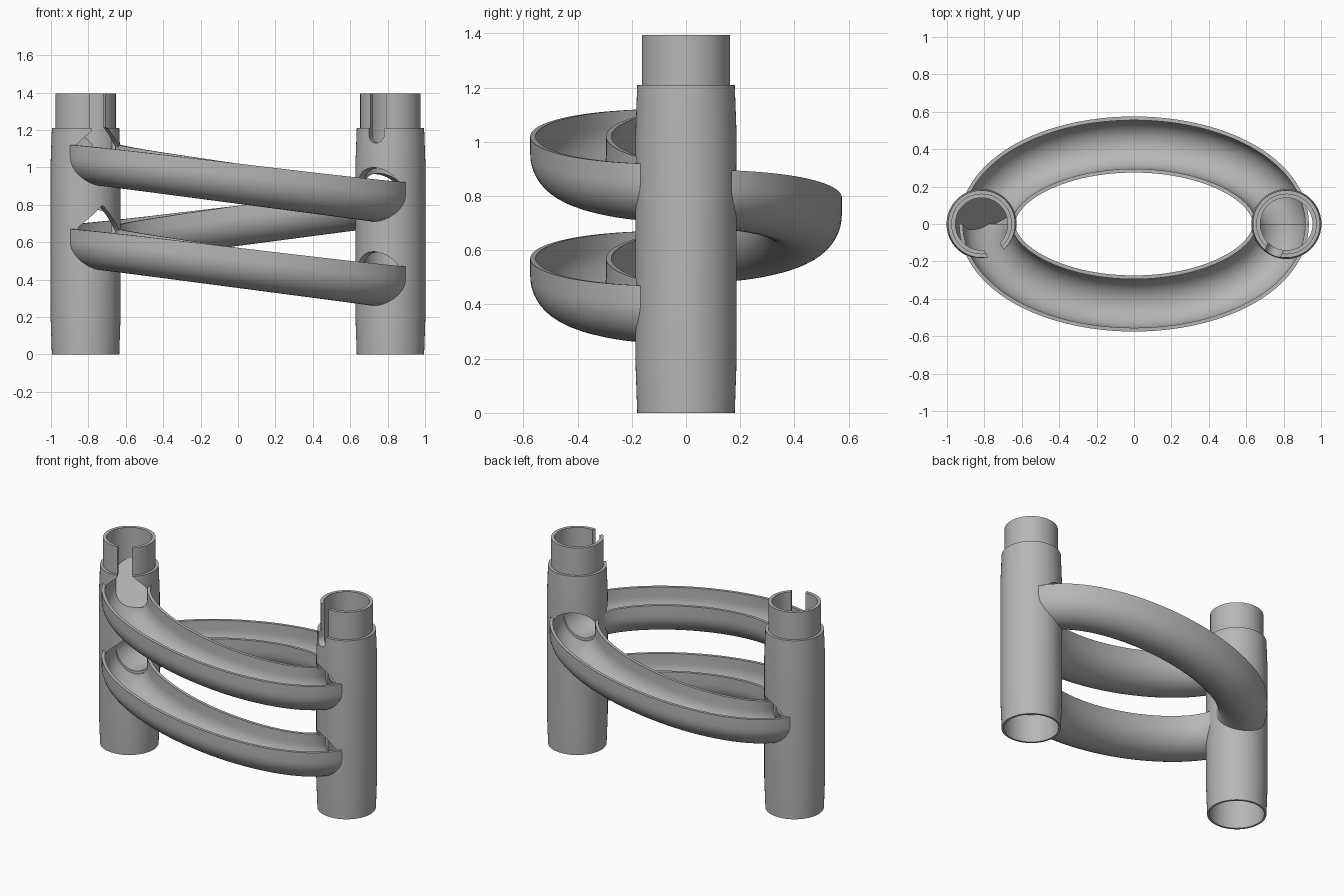
import bpy, bmesh
from math import sin, cos, pi, radians, hypot
from mathutils import Vector, Matrix

cube = bpy.data.objects.get("Cube")
if cube:
    bpy.data.objects.remove(cube)

grey = bpy.data.materials.new("plain grey")
grey.use_nodes = True
grey.diffuse_color = (0.47, 0.47, 0.47, 1)
grey.node_tree.nodes["Principled BSDF"].inputs["Base Color"].default_value = (0.47, 0.47, 0.47, 1)

POST_X = 0.815            # post centres
A, B = 0.785, 0.425       # half axes of the track's centre line
DROP = 0.103              # half the fall of one track
R_OUT, R_IN, WALL = 0.15, 0.13, 0.065


def finish(name, bm):
    bmesh.ops.recalc_face_normals(bm, faces=bm.faces)
    mesh = bpy.data.meshes.new(name)
    bm.to_mesh(mesh)
    bm.free()
    mesh.materials.append(grey)
    obj = bpy.data.objects.new(name, mesh)
    bpy.context.collection.objects.link(obj)
    return obj


def smooth(obj):
    bpy.ops.object.select_all(action='DESELECT')
    obj.select_set(True)
    bpy.context.view_layer.objects.active = obj
    bpy.ops.object.shade_smooth_by_angle(angle=radians(35))


def arc(r, start, end, n, cz=-WALL):
    angles = [radians(start + (end - start) * i / n) for i in range(n + 1)]
    return [(r * cos(t), cz + r * sin(t)) for t in angles]


def sweep(name, section, start, end, mid, steps):
    """Sweep a closed section along the sloping elliptical centre line."""
    bm = bmesh.new()
    rings = []
    for i in range(steps + 1):
        t = radians(start + (end - start) * i / steps)
        side = 1 if end <= 180 else -1
        nx, ny = cos(t) / A, sin(t) / B
        k = hypot(nx, ny)
        z = mid + side * DROP * cos(t)
        rings.append([bm.verts.new((A * cos(t) + u * nx / k, B * sin(t) + u * ny / k, z + w))
                      for u, w in section])
    n = len(section)
    for r0, r1 in zip(rings, rings[1:]):
        for j in range(n):
            bm.faces.new((r0[j], r0[(j + 1) % n], r1[(j + 1) % n], r1[j]))
    bm.faces.new(rings[0])
    bm.faces.new(rings[-1])
    return finish(name, bm)


def lathe(name, profile, x, segments=64):
    bm = bmesh.new()
    rings = []
    for i in range(segments):
        t = 2 * pi * i / segments
        rings.append([bm.verts.new((x + r * cos(t), r * sin(t), z)) for r, z in profile])
    n = len(profile)
    for i in range(segments):
        a, b = rings[i], rings[(i + 1) % segments]
        for j in range(n):
            bm.faces.new((a[j], a[(j + 1) % n], b[(j + 1) % n], b[j]))
    return finish(name, bm)


def slot_cutter(x, azimuth, bottom):
    """Upright slot with a round bottom, pointing outward from a post."""
    outline = arc(0.045, 180, 360, 12, bottom + 0.045) + [(0.045, 1.5), (-0.045, 1.5)]
    bm = bmesh.new()
    near = [bm.verts.new((0.06, u, z)) for u, z in outline]
    far = [bm.verts.new((0.25, u, z)) for u, z in outline]
    n = len(outline)
    for j in range(n):
        bm.faces.new((near[j], near[(j + 1) % n], far[(j + 1) % n], far[j]))
    bm.faces.new(near)
    bm.faces.new(far)
    bm.transform(Matrix.Translation((x, 0, 0)) @ Matrix.Rotation(radians(azimuth), 4, 'Z'))
    return finish("slot_cutter", bm)


def cut(obj, cutters):
    for c in cutters:
        c.hide_render = True
        mod = obj.modifiers.new("cut", 'BOOLEAN')
        mod.object = c
        mod.operation = 'DIFFERENCE'
        mod.solver = 'EXACT'
    bpy.context.view_layer.update()
    done = obj.evaluated_get(bpy.context.evaluated_depsgraph_get())
    mesh = bpy.data.meshes.new_from_object(done)
    obj.modifiers.clear()
    obj.data = mesh
    for c in cutters:
        bpy.data.objects.remove(c)


# Curved half-pipe tracks
u_section = ([(-R_OUT, 0)] + arc(R_OUT, 180, 360, 24) + [(R_OUT, 0), (R_IN, 0)]
             + arc(R_IN, 360, 180, 24) + [(-R_IN, 0)])
TOP, BACK, LOW = 1.02, 0.795, 0.57
for name, start, end, mid in (("upper_front_track", 180, 360, TOP),
                              ("back_track", 0, 180, BACK),
                              ("lower_front_track", 180, 360, LOW)):
    smooth(sweep(name, u_section, start, end, mid, 72))

# Hollow posts with a socket below and a spigot on top
profile = [(0.18, 0), (0.187, 0.2), (0.187, 1.02), (0.18, 1.21), (0.162, 1.21), (0.162, 1.395),
           (0.14, 1.395), (0.14, 0.22), (0.167, 0.19), (0.167, 0)]
left_post = lathe("left_post", profile, POST_X)
right_post = lathe("right_post", profile, -POST_X)

# Openings where the tracks pass through the post walls
bore = 0.14
round_hole = arc(bore, 0, 345, 23)
pointed_hole = arc(bore, 135, 405, 24) + [(0, bore * 2 ** 0.5 - WALL)]
cut(left_post, [sweep("bore", round_hole, 290, 360, TOP, 30),
                sweep("bore", round_hole, 0, 70, BACK, 30),
                sweep("bore", round_hole, 290, 360, LOW, 30),
                slot_cutter(POST_X, -115, 1.13)])
cut(right_post, [sweep("bore", pointed_hole, 180, 250, TOP, 30),
                 sweep("bore", round_hole, 110, 180, BACK, 30),
                 sweep("bore", pointed_hole, 180, 250, LOW, 30),
                 slot_cutter(-POST_X, -65, 1.1)])
smooth(left_post)
smooth(right_post)

# Sloping ramp inside the post where the run begins
bm = bmesh.new()
bmesh.ops.create_cone(bm, cap_ends=True, segments=48, radius1=0.143, radius2=0.143, depth=0.3,
                      matrix=Matrix.Translation((-POST_X, 0, 1.05)))
cut_plane = bmesh.ops.bisect_plane(bm, geom=bm.verts[:] + bm.edges[:] + bm.faces[:],
                                   plane_co=Vector((-POST_X, 0, 0.96)),
                                   plane_no=Vector((0.4, -0.7, 0.5)), clear_outer=True)
rim = [e for e in cut_plane["geom_cut"] if isinstance(e, bmesh.types.BMEdge)]
bmesh.ops.contextual_create(bm, geom=rim)
smooth(finish("start_ramp", bm))
